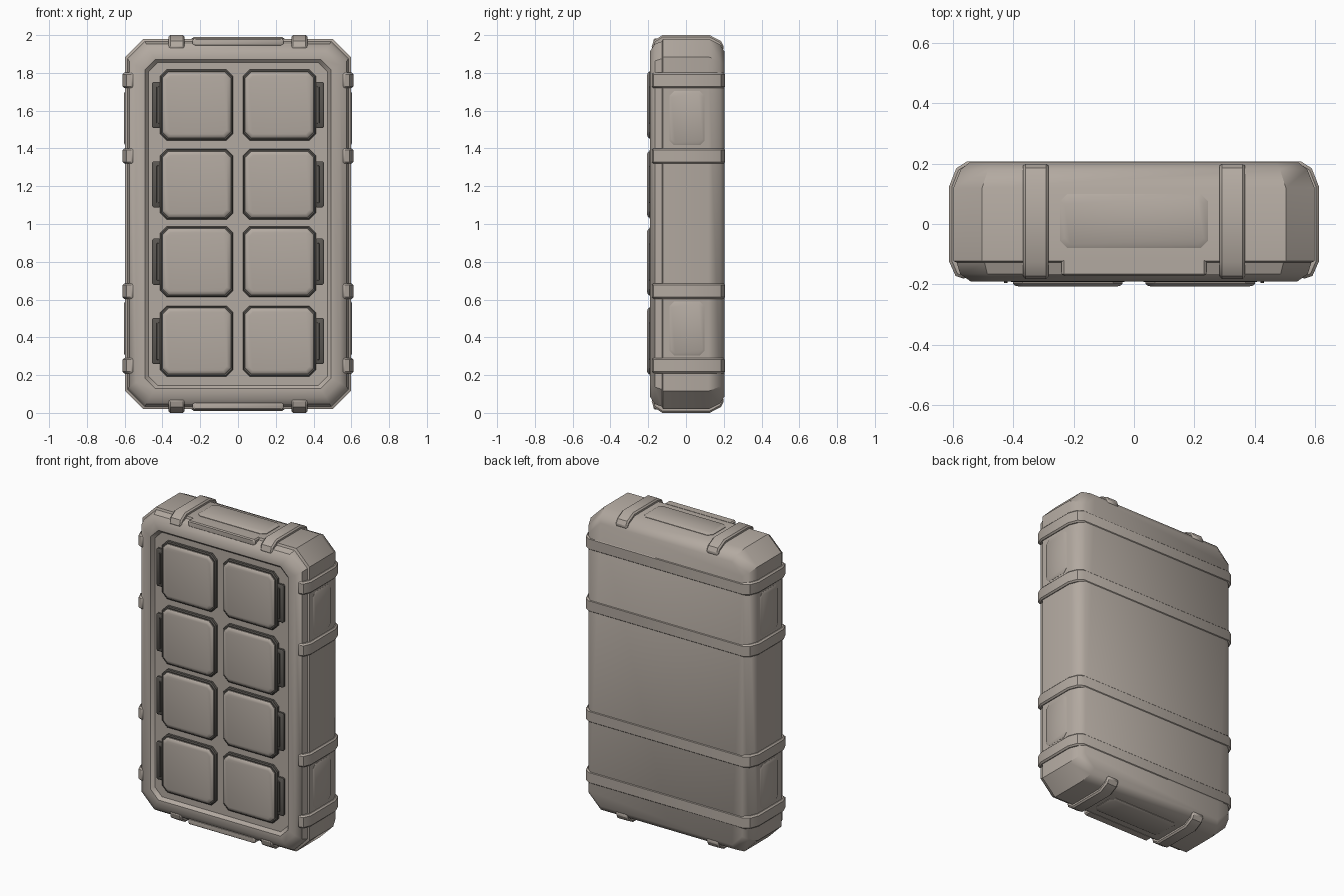
import bpy, bmesh, math
from mathutils import Vector

if "Cube" in bpy.data.objects:
    bpy.data.objects.remove(bpy.data.objects["Cube"])


def material(name, rgb):
    m = bpy.data.materials.new(name)
    m.diffuse_color = (*rgb, 1)
    m.use_nodes = True
    m.node_tree.nodes["Principled BSDF"].inputs["Base Color"].default_value = m.diffuse_color
    return m


SHELL = material("warm grey shell", (0.45, 0.40, 0.355))
DARK = material("dark grey trim", (0.10, 0.092, 0.082))

# maps (u, v, depth) to world space for each building direction
AXES = {
    "front": lambda u, v, d: Vector((u, d, v)),
    "side": lambda u, v, d: Vector((d, u, v)),
    "top": lambda u, v, d: Vector((u, v, d)),
}


def finish(name, bm, mat, angle=35, bevel=0):
    bmesh.ops.recalc_face_normals(bm, faces=bm.faces)
    me = bpy.data.meshes.new(name)
    bm.to_mesh(me)
    bm.free()
    me.materials.append(mat)
    ob = bpy.data.objects.new(name, me)
    bpy.context.collection.objects.link(ob)
    bpy.context.view_layer.objects.active = ob
    ob.select_set(True)
    bpy.ops.object.shade_smooth_by_angle(angle=math.radians(angle))
    ob.select_set(False)
    if bevel:
        b = ob.modifiers.new("soft edges", "BEVEL")
        b.width, b.segments, b.limit_method = bevel, 1, "ANGLE"
        b.angle_limit = math.radians(50)
    return ob


def octagon(w, h, c):
    return [(w, h - c), (w - c, h), (c - w, h), (-w, h - c),
            (-w, c - h), (c - w, -h), (w - c, -h), (w, c - h)]


def loft(name, rings, center, axis, mat):
    """Chamfered rectangles (depth, half width, half height, chamfer) joined in order."""
    bm = bmesh.new()
    loops = []
    for d, w, h, c in rings:
        loops.append([bm.verts.new(AXES[axis](center[0] + u, center[1] + v, d))
                      for u, v in octagon(w, h, c)])
    for a, b in zip(loops, loops[1:]):
        for i in range(8):
            j = (i + 1) % 8
            bm.faces.new((a[i], a[j], b[j], b[i]))
    bm.faces.new(loops[0])
    bm.faces.new(loops[-1])
    return finish(name, bm, mat)


def band(name, half_profile, offset, width, to_world):
    """Mirrored outline extruded to a strap of the given width."""
    outline = half_profile + [(-a, y) for a, y in reversed(half_profile)]
    bm = bmesh.new()
    ends = [[bm.verts.new(to_world(a, y, offset + s * width / 2)) for a, y in outline]
            for s in (-1, 1)]
    n = len(outline)
    for i in range(n):
        j = (i + 1) % n
        bm.faces.new((ends[0][i], ends[0][j], ends[1][j], ends[1][i]))
    bm.faces.new(ends[0])
    bm.faces.new(ends[1])
    return finish(name, bm, SHELL, bevel=0.009)


# main shell: rounded back, side wall, stepped front bezel and recessed panel
loft("case_body", [
    (0.203, 0.545, 0.915, 0.075),
    (0.180, 0.573, 0.950, 0.090),
    (0.120, 0.597, 0.980, 0.095),
    (-0.122, 0.597, 0.980, 0.095),
    (-0.128, 0.586, 0.967, 0.092),
    (-0.165, 0.575, 0.953, 0.090),
    (-0.190, 0.540, 0.915, 0.075),
    (-0.190, 0.492, 0.872, 0.055),
    (-0.170, 0.475, 0.855, 0.050),
], (0, 1), "front", SHELL)

# straps around the sides and back
side_profile = [(0.525, -0.15), (0.555, -0.183), (0.590, -0.172), (0.611, -0.125),
                (0.611, 0.125), (0.588, 0.184), (0.552, 0.207)]
for i, z in enumerate((0.25, 0.645, 1.36, 1.76)):
    band(f"side_strap_{i + 1}", side_profile, z, 0.082,
         lambda a, y, o: Vector((a, y, o)))

# straps over the top and bottom
end_profile = [(0.905, -0.15), (0.930, -0.184), (0.970, -0.172), (1.0, -0.125),
               (1.0, 0.125), (0.968, 0.186), (0.935, 0.203), (0.90, 0.18)]
for i, x in enumerate((-0.325, 0.325)):
    band(f"end_strap_{i + 1}", end_profile, x, 0.085,
         lambda a, y, o: Vector((o, y, 1 + a)))

# raised plates on both sides, the top and the bottom
for s, side in ((-1, "left"), (1, "right")):
    for z, h, row in ((0.447, 0.135, "lower"), (1.56, 0.135, "upper")):
        loft(f"{side}_{row}_plate",
             [(s * 0.59, 0.093, h + 0.008, 0.025), (s * 0.598, 0.093, h + 0.008, 0.025),
              (s * 0.604, 0.082, h - 0.004, 0.02)], (0.005, z), "side", SHELL)
    loft("top_plate" if s > 0 else "bottom_plate",
         [(1 + s * 0.97, 0.245, 0.09, 0.025), (1 + s * 0.983, 0.245, 0.09, 0.025),
          (1 + s * 0.991, 0.23, 0.077, 0.02)], (0, 0.01), "top", SHELL)
    # long lip on the bezel between the end straps
    loft("top_lip" if s > 0 else "bottom_lip",
         [(-0.12, 0.24, 0.02, 0.008), (-0.165, 0.24, 0.02, 0.008),
          (-0.172, 0.23, 0.014, 0.006)], (0, 1 + s * 0.962), "front", SHELL)

# eight cells in two columns, each with a dark tray, a cushion face and a side tab
for row, z in enumerate((0.38, 0.80, 1.21, 1.63)):
    for s, side in ((-1, "left"), (1, "right")):
        at = (s * 0.219, z)
        label = f"{side}_{row + 1}"
        loft(f"cell_tray_{label}",
             [(-0.16, 0.193, 0.187, 0.035), (-0.186, 0.193, 0.187, 0.035),
              (-0.192, 0.187, 0.181, 0.033)], at, "front", DARK)
        loft(f"cell_face_{label}",
             [(-0.18, 0.181, 0.175, 0.032), (-0.197, 0.181, 0.175, 0.032),
              (-0.204, 0.174, 0.168, 0.028), (-0.207, 0.160, 0.154, 0.02)],
             at, "front", SHELL)
        # stepped grip tab on the outer edge
        loft(f"cell_tab_{label}",
             [(-0.16, 0.024, 0.122, 0.008), (-0.183, 0.024, 0.122, 0.008),
              (-0.188, 0.018, 0.115, 0.006)], (s * 0.432, z), "front", DARK)
        loft(f"cell_tab_rib_{label}",
             [(-0.18, 0.007, 0.10, 0.003), (-0.195, 0.006, 0.098, 0.003)],
             (s * 0.424, z), "front", DARK)
